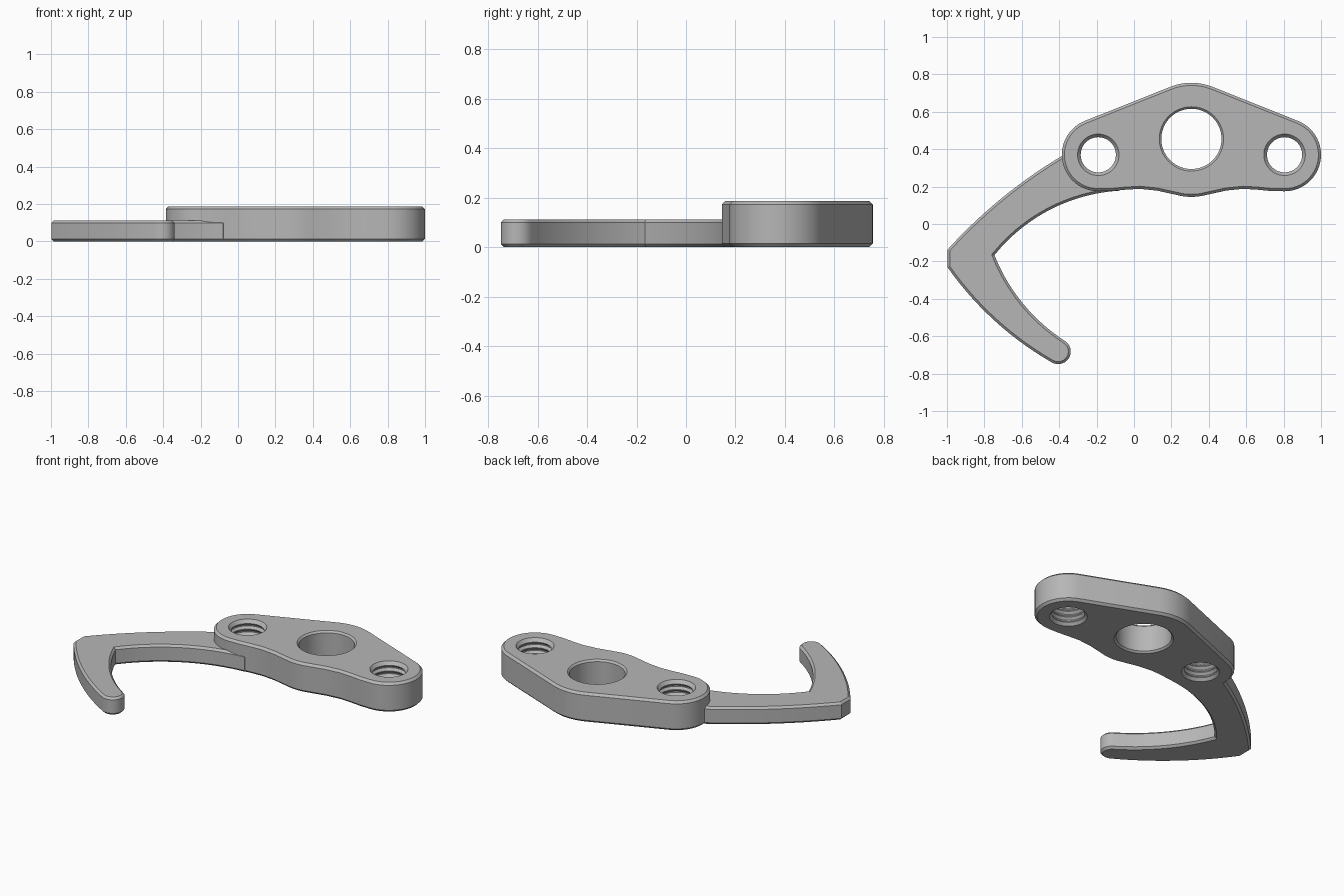
import bpy
import bmesh
import math
from mathutils import Vector

if "Cube" in bpy.data.objects:
    bpy.data.objects.remove(bpy.data.objects["Cube"], do_unlink=True)

grey = bpy.data.materials.new("satin grey")
grey.use_nodes = True
grey.diffuse_color = (0.47, 0.47, 0.47, 1)
grey.node_tree.nodes["Principled BSDF"].inputs["Base Color"].default_value = (0.47, 0.47, 0.47, 1)


def arc(cx, cy, r, a0, a1, n):
    """Points on a circle from angle a0 to a1, in degrees."""
    angles = [math.radians(a0 + (a1 - a0) * i / n) for i in range(n + 1)]
    return [(cx + r * math.cos(a), cy + r * math.sin(a)) for a in angles]


def arc3(a, b, c, n):
    """Shallow arc running from a to c through b."""
    (ax, ay), (bx, by), (cx, cy) = a, b, c
    d = 2 * (ax * (by - cy) + bx * (cy - ay) + cx * (ay - by))
    sa, sb, sc = ax * ax + ay * ay, bx * bx + by * by, cx * cx + cy * cy
    ux = (sa * (by - cy) + sb * (cy - ay) + sc * (ay - by)) / d
    uy = (sa * (cx - bx) + sb * (ax - cx) + sc * (bx - ax)) / d
    a0 = math.degrees(math.atan2(ay - uy, ax - ux))
    a1 = math.degrees(math.atan2(cy - uy, cx - ux))
    sweep = (a1 - a0 + 180) % 360 - 180
    return arc(ux, uy, math.hypot(ax - ux, ay - uy), a0, a0 + sweep, n)


def inset(points, d):
    """Move a counter-clockwise outline inward by d."""
    result = []
    for i, p in enumerate(points):
        p = Vector(p)
        e0 = (p - Vector(points[i - 1])).normalized()
        e1 = (Vector(points[(i + 1) % len(points)]) - p).normalized()
        n0, n1 = Vector((-e0.y, e0.x)), Vector((-e1.y, e1.x))
        result.append(tuple(p + (n0 + n1) * d / (1 + n0.dot(n1))))
    return result


def loft(name, rings):
    """Solid from stacked rings, each a list of (x, y, z), lowest first."""
    bm = bmesh.new()
    loops = [[bm.verts.new(p) for p in ring] for ring in rings]
    for low, high in zip(loops, loops[1:]):
        for i in range(len(low)):
            j = (i + 1) % len(low)
            bm.faces.new((low[i], low[j], high[j], high[i]))
    bm.faces.new(loops[0][::-1])
    bm.faces.new(loops[-1])
    mesh = bpy.data.meshes.new(name)
    bm.to_mesh(mesh)
    bm.free()
    mesh.materials.append(grey)
    obj = bpy.data.objects.new(name, mesh)
    bpy.context.collection.objects.link(obj)
    return obj


def chamfered_plate(name, outline, height, c):
    small = inset(outline, c)
    levels = [(small, 0), (outline, c), (outline, height - c), (small, height)]
    return loft(name, [[(x, y, z) for x, y in pts] for pts, z in levels])


def lathe(name, cx, cy, profile, n=56):
    return loft(name, [[(x, y, z) for x, y in arc(cx, cy, r, 0, 360, n)[:-1]]
                       for r, z in profile])


def combine(target, tool, operation):
    mod = target.modifiers.new(operation, 'BOOLEAN')
    mod.operation, mod.solver, mod.object = operation, 'EXACT', tool
    tool.hide_render = True
    bpy.context.view_layer.objects.active = target
    bpy.ops.object.modifier_apply(modifier=mod.name)
    bpy.data.objects.remove(tool, do_unlink=True)


# Mounting flange: two rounded ears joined by a wider rounded middle
MID, EAR, H = 0.307, 0.498, 0.187
belly = [(-0.12, 0.176), (-0.05, 0.183), (0.03, 0.188), (0.12, 0.179)]
flange_outline = (
    arc(MID - EAR, 0.37, 0.195, 112, 270, 24) + belly
    + arc(MID, 0.45, 0.305, 255, 285, 8)
    + [(2 * MID - x, y) for x, y in reversed(belly)]
    + arc(MID + EAR, 0.37, 0.195, -90, 68, 24)
    + arc(MID, 0.45, 0.305, 68, 112, 10))
bracket = chamfered_plate("hook_bracket", flange_outline, H, 0.014)

# Thinner hooked arm whose root is buried in the flange
arm_outline = (
    [(-0.25, 0.44)]
    + arc3((-0.385, 0.364), (-0.67, 0.168), (-0.998, -0.138), 14)
    + arc3((-0.998, -0.23), (-0.70, -0.557), (-0.443, -0.738), 14)
    + arc(-0.405, -0.682, 0.067, -124, 57, 14)[1:]
    + arc3((-0.368, -0.626), (-0.594, -0.425), (-0.746, -0.166), 14)[1:]
    + arc3((-0.746, -0.166), (-0.452, 0.075), (-0.08, 0.178), 18)[1:]
    + [(-0.04, 0.23)])
arm = chamfered_plate("hook_arm", arm_outline, 0.112, 0.013)
combine(bracket, arm, 'UNION')

# Plain centre bore with chamfered rims
bore = [(0.182, -0.01), (0.161, 0.011), (0.161, H - 0.011), (0.182, H + 0.01)]
combine(bracket, lathe("bore_cutter", MID, 0.455, bore), 'DIFFERENCE')

# Threaded bolt holes in the ears
pitch, start = 0.038, 0.017
thread = [(0.119, -0.01), (0.094, start)]
for k in range(4):
    z = start + k * pitch
    thread += [(0.107, z + 0.014), (0.107, z + 0.021), (0.094, z + 0.035)]
    if k < 3:
        thread.append((0.094, z + pitch))
thread.append((0.119, H + 0.01))
for side in (-1, 1):
    hole = lathe("thread_cutter", MID + side * EAR, 0.37, thread)
    combine(bracket, hole, 'DIFFERENCE')

# Smooth the curved walls and keep the chamfers crisp
bpy.ops.object.select_all(action='DESELECT')
bracket.select_set(True)
bpy.context.view_layer.objects.active = bracket
bpy.ops.object.shade_smooth_by_angle(angle=math.radians(25))
